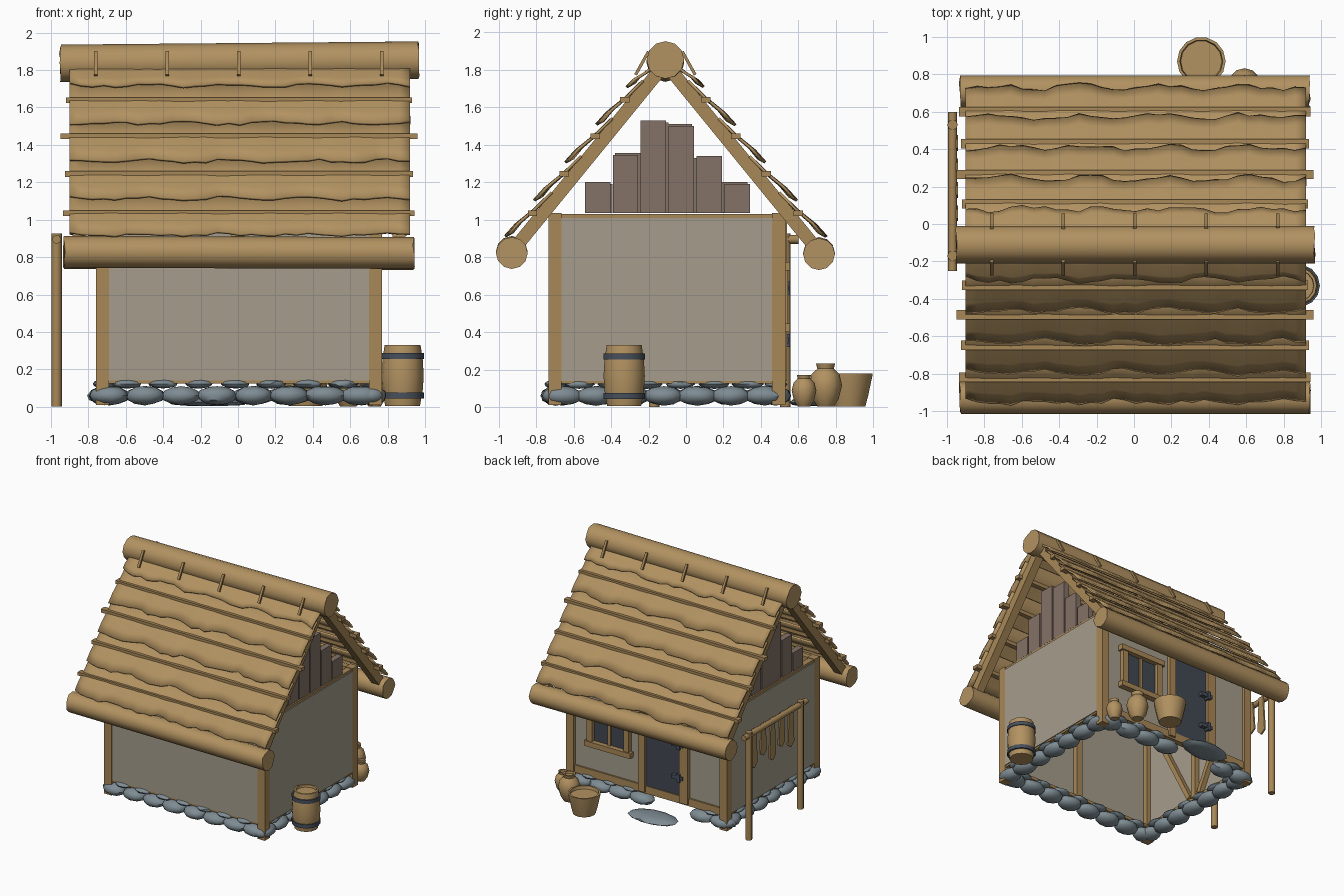
import bpy, bmesh, math, random
from mathutils import Vector, Matrix

if "Cube" in bpy.data.objects:
    bpy.data.objects.remove(bpy.data.objects["Cube"])
random.seed(4)

def material(name, r, g, b):
    lin = lambda c: ((c / 255 + 0.055) / 1.055) ** 2.4
    m = bpy.data.materials.new(name)
    m.diffuse_color = (lin(r), lin(g), lin(b), 1)
    m.use_nodes = True
    m.node_tree.nodes["Principled BSDF"].inputs["Base Color"].default_value = m.diffuse_color
    return m

STRAW = material("straw", 178, 146, 97)
WOOD = material("timber", 168, 136, 88)
PLASTER = material("plaster", 166, 158, 140)
STONE = material("stone", 126, 140, 147)
METAL = material("dark_metal", 72, 80, 92)
DARK = material("dark_opening", 66, 72, 82)
PLANK = material("plank_brown", 132, 113, 103)

def finish(name, bm, mat, smooth=None):
    bmesh.ops.recalc_face_normals(bm, faces=bm.faces)
    me = bpy.data.meshes.new(name)
    bm.to_mesh(me)
    bm.free()
    me.materials.append(mat)
    ob = bpy.data.objects.new(name, me)
    bpy.context.collection.objects.link(ob)
    if smooth:
        bpy.ops.object.select_all(action='DESELECT')
        ob.select_set(True)
        bpy.context.view_layer.objects.active = ob
        bpy.ops.object.shade_smooth_by_angle(angle=math.radians(smooth))
    return ob

def box(name, x0, x1, y0, y1, z0, z1, mat):
    bm = bmesh.new()
    bmesh.ops.create_cube(bm, size=1)
    for v in bm.verts:
        v.co = ((x0 + x1) / 2 + v.co.x * (x1 - x0), (y0 + y1) / 2 + v.co.y * (y1 - y0),
                (z0 + z1) / 2 + v.co.z * (z1 - z0))
    return finish(name, bm, mat)

def beam(name, p, q, w, h, mat):
    """Box along p-q, width w sideways, height h."""
    p, q = Vector(p), Vector(q)
    d = q - p
    bm = bmesh.new()
    bmesh.ops.create_cube(bm, size=1)
    bmesh.ops.scale(bm, vec=(h, w, d.length), verts=bm.verts)
    bmesh.ops.transform(bm, verts=bm.verts, matrix=Matrix.Translation((p + q) / 2) @
                        d.to_track_quat('Z', 'Y').to_matrix().to_4x4())
    return finish(name, bm, mat)

def log(name, p, q, r, mat, n=12, jitter=0.0):
    p, q = Vector(p), Vector(q)
    d = q - p
    bm = bmesh.new()
    bmesh.ops.create_cone(bm, segments=n, radius1=r, radius2=r, depth=d.length, cap_ends=True)
    for v in bm.verts:
        v.co.z += random.uniform(-jitter, jitter)
    bmesh.ops.transform(bm, verts=bm.verts, matrix=Matrix.Translation((p + q) / 2) @
                        d.to_track_quat('Z', 'Y').to_matrix().to_4x4())
    return finish(name, bm, mat, 50)

def lathe(name, loc, profile, mat, n=14):
    bm = bmesh.new()
    rings = [[bm.verts.new((loc[0] + r * math.cos(2 * math.pi * i / n),
                            loc[1] + r * math.sin(2 * math.pi * i / n), loc[2] + z))
              for i in range(n)] for r, z in profile]
    for a, b in zip(rings, rings[1:]):
        for i in range(n):
            bm.faces.new((a[i], a[(i + 1) % n], b[(i + 1) % n], b[i]))
    bm.faces.new(rings[0])
    bm.faces.new(rings[-1])
    return finish(name, bm, mat, 45)

def stone(name, x, y, z, sx, sy, sz):
    bm = bmesh.new()
    bmesh.ops.create_icosphere(bm, subdivisions=2, radius=1)
    a = random.uniform(-0.15, 0.15)
    for v in bm.verts:
        c = v.co * random.uniform(0.95, 1.04)
        c = Matrix.Rotation(a, 3, 'Z') @ Vector((c.x * sx, c.y * sy, c.z * sz))
        v.co = c + Vector((x, y, z))
        v.co.z = max(v.co.z, 0.005)
    return finish(name, bm, STONE, 40)

# Wall outline
X0, X1, Y0, Y1 = -0.76, 0.77, -0.735, 0.53
T = 0.07

# Corner posts, top plates and sill beams
for x in (X0, X1 - T):
    for y in (Y0, Y1 - T):
        box("corner_post", x, x + T, y, y + T, 0.01, 1.035, WOOD)
for y in (Y0 + 0.01, Y1 - T + 0.01):
    box("top_plate", X0 + T, X1 - T, y, y + 0.05, 0.985, 1.03, WOOD)
    box("sill_beam", X0 + T, X1 - T, y, y + 0.05, 0.125, 0.19 if y > 0 else 0.15, WOOD)
for x in (X0 + 0.01, X1 - 0.06):
    box("side_plate", x, x + 0.05, Y0 + T, Y1 - T, 1.0, 1.03, WOOD)
    box("side_sill", x, x + 0.05, Y0 + T, Y1 - T, 0.125, 0.15, WOOD)

# Plaster panels
box("front_panel", X0 + T, X1 - T, Y0 + 0.008, Y0 + 0.03, 0.14, 1.01, PLASTER)
box("back_panel", X0 + T, X1 - T, Y1 - 0.045, Y1 - 0.025, 0.14, 1.01, PLASTER)
box("right_panel", X1 - 0.03, X1 - 0.003, Y0 + T, Y1 - T, 0.14, 1.01, PLASTER)
box("left_panel", X0 + 0.003, X0 + 0.03, Y0 + T, Y1 - T, 0.14, 1.01, PLASTER)

# Inner studs and braces
box("front_stud", -0.03, 0.03, Y0 + 0.03, Y0 + 0.07, 0.14, 1.0, WOOD)
for x in (X0 + 0.05, X1 - 0.05):
    beam("side_stud", (x, -0.1, 0.14), (x, -0.1, 1.0), 0.05, 0.04, WOOD)
    for s in (-1, 1):
        beam("brace", (x, -0.1 + s * 0.06, 0.16), (x, -0.1 + s * 0.5, 0.98), 0.04, 0.04, WOOD)

# Doorway
box("door_panel", -0.31, 0.02, Y1 - 0.03, Y1 - 0.017, 0.19, 0.96, DARK)
for x0, x1 in ((0.02, 0.08), (-0.39, -0.31)):
    box("door_post", x0, x1, Y1 - 0.06, Y1 + 0.008, 0.14, 1.0, WOOD)
box("door_lintel", -0.31, 0.02, Y1 - 0.05, Y1 + 0.005, 0.92, 0.99, WOOD)
for z in (0.34, 0.62):
    box("hinge", -0.35, -0.24, Y1 - 0.02, Y1 + 0.017, z, z + 0.03, METAL)
    box("hinge_pin", -0.325, -0.295, Y1 - 0.02, Y1 + 0.025, z - 0.02, z + 0.05, METAL)

# Window
box("window_pane", 0.19, 0.54, Y1 - 0.03, Y1 - 0.018, 0.44, 0.74, DARK)
for x in (0.165, 0.515):
    box("window_jamb", x, x + 0.05, Y1 - 0.04, Y1 + 0.015, 0.42, 0.76, WOOD)
for z in (0.4, 0.73):
    box("window_rail", 0.145, 0.585, Y1 - 0.04, Y1 + 0.025, z, z + 0.045, WOOD)
box("mullion", 0.352, 0.378, Y1 - 0.03, Y1 - 0.005, 0.44, 0.74, WOOD)

# Foundation stones, a low row and small upper row
def stone_run(a, b, n, gap=None):
    a, b = Vector(a), Vector(b)
    along_x = abs(b.x - a.x) > abs(b.y - a.y)
    for row in (0, 1):
        for i in range(n - row):
            p = a.lerp(b, (i + row * 0.5) / (n - 1))
            if gap and gap[0] < p.x < gap[1]:
                continue
            long, deep, high = ((0.11, 0.08, 0.052), (0.08, 0.06, 0.025))[row]
            z = (0.06, 0.122)[row]
            long *= random.uniform(0.92, 1.08)
            stone("foundation_stone", p.x, p.y, z, long if along_x else deep,
                  deep if along_x else long, high)
stone_run((-0.69, -0.695), (0.66, -0.695), 8)
stone_run((-0.69, 0.48), (0.66, 0.48), 8, (-0.45, 0.08))
stone_run((-0.715, -0.66), (-0.715, 0.42), 7)
stone_run((0.715, -0.66), (0.715, 0.42), 7)
stone("doorstep", -0.16, 0.67, 0.025, 0.22, 0.12, 0.03)

# Gable planks
tops = [1.2, 1.345, 1.53, 1.5, 1.34, 1.19]
for x, dz, dy in ((0.73, 0, 0), (-0.72, 0.01, 0.012)):
    for i, t in enumerate(tops):
        y = -0.54 + i * 0.149 + dy * (1 if i < 3 else -1)
        p = box("gable_plank", x - 0.025, x + 0.025, y, y + 0.136, 1.035,
                t + dz * (1 if i % 2 else -1), PLANK)

# Roof frame: (side, distance down slope, height off slope) -> point
RY, RZ, CY, SZ = -0.11, 1.85, 0.632, 0.775
def roof(x, s, u, off):
    return Vector((x, RY + s * (u * CY + off * SZ), RZ - u * SZ + off * CY))

log("ridge_log", (-0.95, RY, 1.836), (0.965, RY, 1.853), 0.1, STRAW, 12, 0.006)
for s, zl in ((-1, 0.828), (1, 0.822)):
    log("eave_log", (-0.93, RY + s * 0.82 - 0.0, zl), (0.94, RY + s * 0.82, zl - 0.006), 0.085, STRAW, 12, 0.006)
    for x in (-0.85, 0.0, 0.86):
        beam("rafter", roof(x, s, 0.05, -0.01), roof(x, s, 1.29, -0.01), 0.07, 0.07, WOOD)
    # Batten ends poke out of the gables
    for u, e in ((0.3, 0.92), (0.55, 0.95), (0.81, 0.925), (1.08, 0.935)):
        beam("batten", roof(-e, s, u, 0.035), roof(e + 0.01, s, u, 0.035), 0.03, 0.05, WOOD)
    # Overlapping thatch courses with ragged lower edges
    for k, low in enumerate((0.22, 0.48, 0.74, 1.0, 1.25)):
        bm = bmesh.new()
        rows = []
        n = 30
        up = max(low - 0.32, 0.04)
        ph = random.uniform(0, 6)
        wave = [0.012 * math.sin(i * 0.9 + ph) + random.uniform(-0.013, 0.013) for i in range(n + 1)]
        for t, off in ((0, 0.025), (0.4, 0.038), (0.75, 0.06), (1, 0.062)):
            rows.append([bm.verts.new(roof(-0.9 + 1.82 * i / n, s,
                         up + (low - up) * t + wave[i] * t, off + wave[i] * 0.4 * t))
                         for i in range(n + 1)])
        for a, b in zip(rows, rows[1:]):
            for i in range(n):
                bm.faces.new((a[i], a[i + 1], b[i + 1], b[i]))
        ob = finish("thatch_course", bm, STRAW, 40)
        m = ob.modifiers.new("thickness", 'SOLIDIFY')
        m.thickness = 0.015
        m.offset = 0
    # Ties pinning the ridge
    for i in range(5):
        x = -0.76 + i * 0.382
        beam("ridge_tie", roof(x, s, 0.02, 0.1), roof(x, s, 0.16, 0.075), 0.016, 0.02, WOOD)

# Drying rack on the left side
for y in (-0.17, 0.53):
    log("rack_post", (-0.97, y, 0), (-0.97, y, 0.925), 0.028, WOOD, 8)
log("rack_rail", (-0.97, -0.25, 0.895), (-0.97, 0.6, 0.895), 0.024, WOOD, 8)
for i, l in enumerate((0.3, 0.24, 0.33, 0.26, 0.31)):
    y = 0.43 - i * 0.125
    bm = bmesh.new()
    prof = [(-0.025, 0.91), (0.025, 0.91), (0.045, 0.9 - l), (0.0, 0.87 - l), (-0.04, 0.91 - l)]
    f = bm.faces.new([bm.verts.new((-0.955, y + a, z)) for a, z in prof])
    ext = bmesh.ops.extrude_face_region(bm, geom=[f])
    bmesh.ops.translate(bm, vec=(0.014, 0, 0),
                        verts=[v for v in ext["geom"] if isinstance(v, bmesh.types.BMVert)])
    finish("hanging_strip", bm, WOOD)

# Barrel with hoops
B = (0.88, -0.33, 0)
lathe("barrel", B, [(0.093, 0.005), (0.108, 0.09), (0.113, 0.165), (0.108, 0.25),
                    (0.096, 0.33), (0.082, 0.33), (0.08, 0.31)], STRAW)
for z in (0.06, 0.27):
    lathe("barrel_hoop", B, [(0.09, z - 0.016), (0.114, z - 0.016), (0.114, z + 0.016), (0.09, z + 0.016)], METAL)

# Bucket and pots by the back wall
lathe("bucket", (0.36, 0.87, 0), [(0.09, 0.003), (0.105, 0.06), (0.128, 0.165), (0.13, 0.18),
                                  (0.115, 0.18), (0.11, 0.155)], STRAW)
POT = [(0.5, 0.0), (0.8, 0.18), (1, 0.5), (0.85, 0.75), (0.5, 0.88), (0.58, 1.0), (0.42, 1.0), (0.38, 0.93)]
for name, x, y, r, h in (("large_pot", 0.59, 0.745, 0.088, 0.23), ("small_pot", 0.73, 0.63, 0.066, 0.17)):
    lathe(name, (x, y, 0.002), [(a * r, b * h) for a, b in POT], STRAW, 12)
